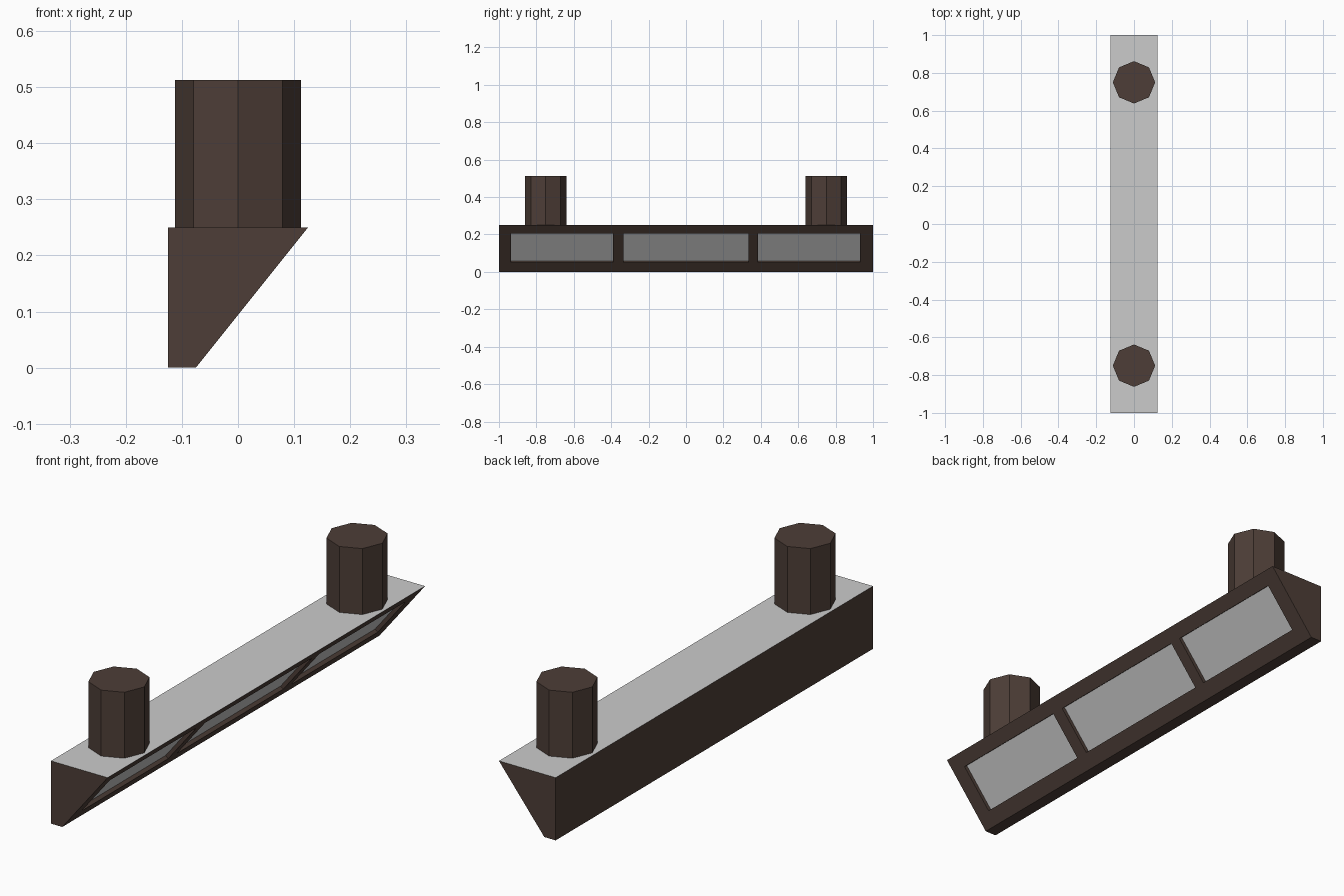
import bpy, bmesh, math
from mathutils import Vector

if "Cube" in bpy.data.objects:
    bpy.data.objects.remove(bpy.data.objects["Cube"])


def material(name, color):
    mat = bpy.data.materials.new(name)
    mat.diffuse_color = color
    mat.use_nodes = True
    mat.node_tree.nodes["Principled BSDF"].inputs["Base Color"].default_value = mat.diffuse_color
    return mat


DARK = material("dark_brown", (0.075, 0.048, 0.038, 1))
GREY = material("grey_pane", (0.6, 0.6, 0.6, 1))


def finish(bm, name, mats):
    mesh = bpy.data.meshes.new(name)
    bm.to_mesh(mesh)
    bm.free()
    for m in mats:
        mesh.materials.append(m)
    obj = bpy.data.objects.new(name, mesh)
    bpy.context.collection.objects.link(obj)
    return obj


# Wedge-shaped housing: profile in xz swept along y
profile = [(-0.125, 0), (-0.075, 0), (0.125, 0.25), (-0.125, 0.25)]
bm = bmesh.new()
end = bm.faces.new([bm.verts.new((x, -1, z)) for x, z in profile])
swept = bmesh.ops.extrude_face_region(bm, geom=[end])["geom"]
bmesh.ops.translate(bm, vec=(0, 2, 0), verts=[g for g in swept if isinstance(g, bmesh.types.BMVert)])
bmesh.ops.recalc_face_normals(bm, faces=bm.faces)
slope = Vector((0.25, 0, -0.2)).normalized()


def sloped_faces():
    return [f for f in bm.faces if f.normal.dot(slope) > 0.99]


# Three recessed panes on the sloped face
windows = [(-0.935, -0.39), (-0.335, 0.335), (0.385, 0.93)]
low, high = 0.05, 0.205
cuts = [((0, y, 0), (0, 1, 0)) for w in windows for y in w]
cuts += [((0, 0, z), (0, 0, 1)) for z in (low, high)]
for co, no in cuts:
    faces = sloped_faces()
    geom = set(faces) | {e for f in faces for e in f.edges} | {v for f in faces for v in f.verts}
    bmesh.ops.bisect_plane(bm, geom=list(geom), plane_co=co, plane_no=no)
    bm.normal_update()

panes = []
for f in sloped_faces():
    c = f.calc_center_median()
    if low < c.z < high and any(a < c.y < b for a, b in windows):
        panes.append(f)
bmesh.ops.inset_individual(bm, faces=panes, thickness=0, depth=-0.015)
bm.normal_update()

# Grey top and panes
for f in panes:
    f.material_index = 1
for f in bm.faces:
    if f.normal.z > 0.99 and f.calc_center_median().z > 0.24:
        f.material_index = 1
finish(bm, "lamp_housing", [DARK, GREY])

# Octagonal posts standing on the housing
for name, y in (("front_post", -0.75), ("back_post", 0.75)):
    bm = bmesh.new()
    bmesh.ops.create_cone(bm, cap_ends=True, segments=8, radius1=0.112, radius2=0.112, depth=0.263)
    post = finish(bm, name, [DARK])
    post.location = (0, y, 0.25 + 0.263 / 2)
